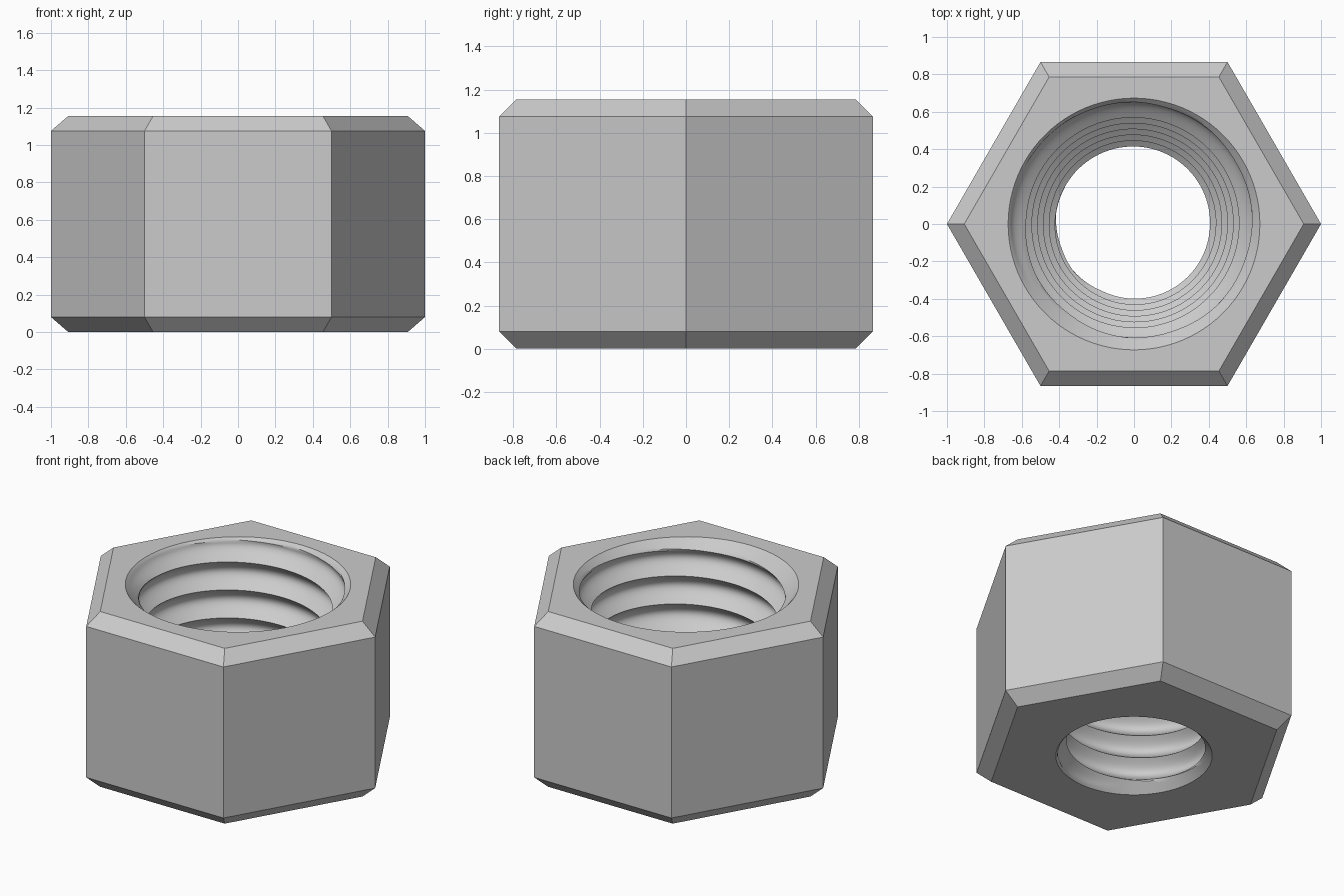
import bpy, bmesh, math

if "Cube" in bpy.data.objects:
    bpy.data.objects.remove(bpy.data.objects["Cube"])

H = 1.155                 # nut height
CH = 0.08                 # outer chamfer
PITCH = 0.17              # thread pitch
DEPTH = 0.068             # thread depth
SEG = 96                  # steps round the hole
ROWS = 16                 # steps across one thread


def hole_radius(z, u):
    """Tapered crest line plus rounded groove, opened by a countersink at each end."""
    thread = 0.384 + 0.182 * z + DEPTH * math.sin(math.pi * u)
    return max(thread, 0.467 - z, 0.673 - (H - z))


bm = bmesh.new()

# Hexagonal outside, with a chamfer at both ends
inset = 1 - CH / math.cos(math.pi / 6)
levels = [(inset, 0), (1, CH), (1, H - CH), (inset, H)]
hexes = [[bm.verts.new((r * math.cos(k * math.pi / 3), r * math.sin(k * math.pi / 3), z))
          for k in range(6)] for r, z in levels]
for low, high in zip(hexes, hexes[1:]):
    for k in range(6):
        n = (k + 1) % 6
        bm.faces.new((low[k], low[n], high[n], high[k]))

# Right-handed helical thread, clipped to the two end faces
first = -8 * ROWS
grid = []
for i in range(SEG + 1):
    a = 2 * math.pi * i / SEG
    column = []
    for j in range(first, 2 * ROWS + 1):
        z = min(H, max(0, 0.975 + PITCH * (i / SEG + j / ROWS)))
        r = hole_radius(z, (j % ROWS) / ROWS)
        column.append(bm.verts.new((r * math.cos(a), r * math.sin(a), z)))
    grid.append(column)
for c0, c1 in zip(grid, grid[1:]):
    for j in range(len(c0) - 1):
        if c0[j].co.z == c0[j + 1].co.z and c1[j].co.z == c1[j + 1].co.z:
            continue
        bm.faces.new((c0[j], c0[j + 1], c1[j + 1], c1[j]))

# Flat end faces, one sector per hexagon side
step = SEG // 6
for ring, row in ((hexes[0], 0), (hexes[3], -1)):
    for k in range(6):
        rim = [grid[i][row] for i in range((k + 1) * step, k * step - 1, -1)]
        bm.faces.new([ring[k], ring[(k + 1) % 6]] + rim)

bmesh.ops.remove_doubles(bm, verts=bm.verts[:], dist=1e-5)
bmesh.ops.delete(bm, geom=[v for v in bm.verts if not v.link_faces], context='VERTS')
bmesh.ops.recalc_face_normals(bm, faces=bm.faces[:])

mesh = bpy.data.meshes.new("hex_nut")
bm.to_mesh(mesh)
bm.free()
nut = bpy.data.objects.new("hex_nut", mesh)
bpy.context.collection.objects.link(nut)

# Plain grey metal
grey = bpy.data.materials.new("grey metal")
grey.diffuse_color = (0.6, 0.6, 0.6, 1)
grey.use_nodes = True
grey.node_tree.nodes["Principled BSDF"].inputs["Base Color"].default_value = grey.diffuse_color
mesh.materials.append(grey)

bpy.context.view_layer.objects.active = nut
nut.select_set(True)
bpy.ops.object.shade_smooth_by_angle(angle=math.radians(30))
